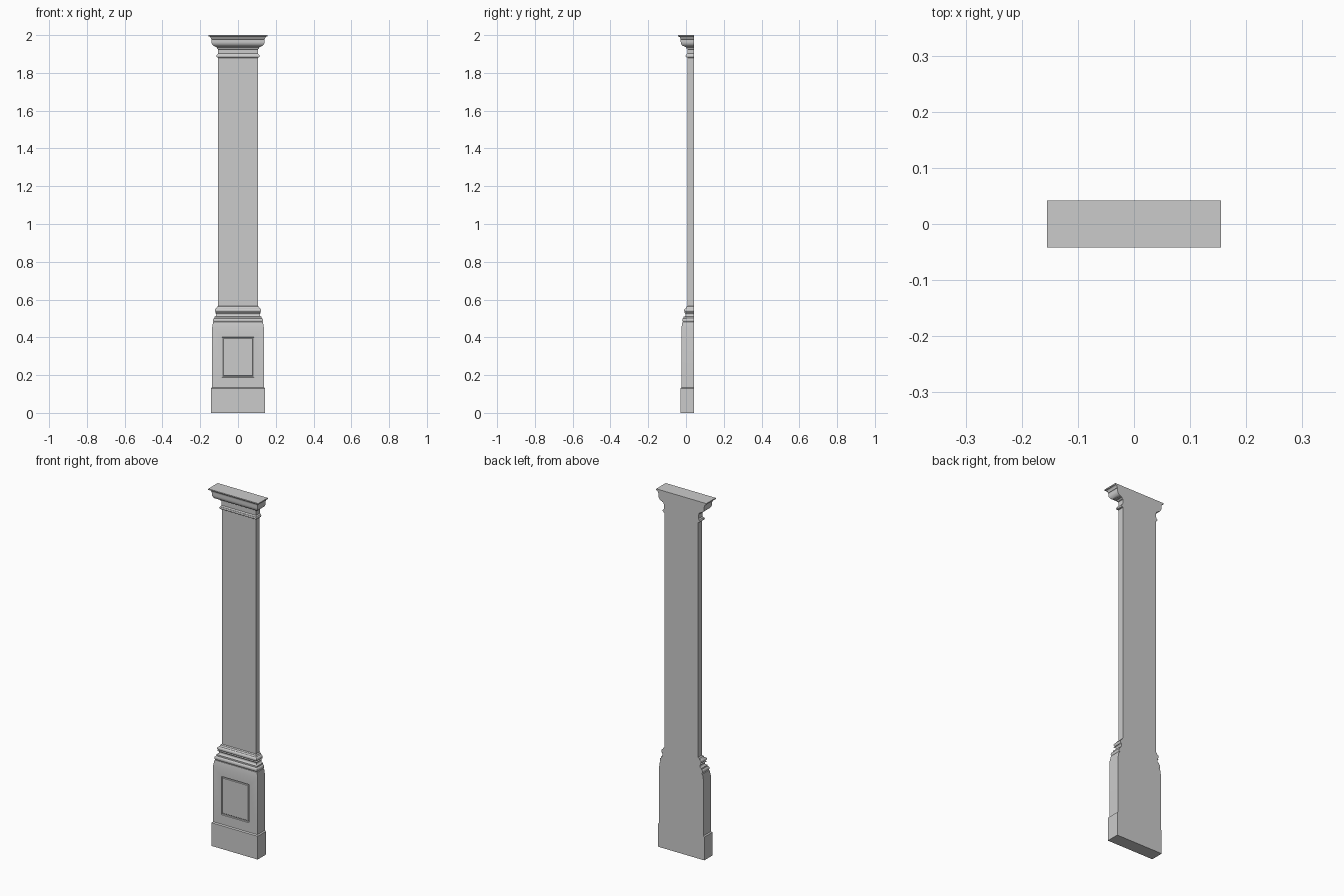
import bpy, bmesh, math

if "Cube" in bpy.data.objects:
    bpy.data.objects.remove(bpy.data.objects["Cube"])

BACK = 0.042      # flat wall side
HALF = 0.105      # shaft half width
FRONT = 0.008     # shaft front plane


def arc(z, o, rz, ro, a0, a1, n=8):
    """Elliptical arc of (height, projection) points."""
    out = []
    for i in range(n + 1):
        a = math.radians(a0 + (a1 - a0) * i / n)
        out.append((z + rz * math.sin(a), o + ro * math.cos(a)))
    return out


def sweep(name, profile, panel=None):
    """Carry a profile round the left, front and right sides, with mitred corners."""
    bm = bmesh.new()
    rows = []
    for z, o in profile:
        w, f = HALF + o, FRONT - o
        rows.append([bm.verts.new(p) for p in
                     ((-w, BACK, z), (-w, f, z), (w, f, z), (w, BACK, z))])
    fronts = []
    for a, b in zip(rows, rows[1:]):
        for i in range(3):
            face = bm.faces.new((a[i], a[i + 1], b[i + 1], b[i]))
            if i == 1:
                fronts.append(face)
    bm.faces.new([r[0] for r in rows] + [r[3] for r in reversed(rows)])
    bm.faces.new(rows[0])
    bm.faces.new(rows[-1])
    bmesh.ops.recalc_face_normals(bm, faces=bm.faces)

    # framed panel sunk into one front face
    if panel:
        idx, hx, z0, z1 = panel
        face = fronts[idx]
        bmesh.ops.inset_region(bm, faces=[face], thickness=0.02)
        zm = face.calc_center_median().z
        for v in face.verts:
            v.co.x = math.copysign(hx, v.co.x)
            v.co.z = z1 if v.co.z > zm else z0
        for thick, depth in ((0.003, -0.006), (0.006, 0.0), (0.004, 0.003)):
            bmesh.ops.inset_region(bm, faces=[face], thickness=thick, depth=depth)

    mesh = bpy.data.meshes.new(name)
    bm.to_mesh(mesh)
    bm.free()
    obj = bpy.data.objects.new(name, mesh)
    bpy.context.collection.objects.link(obj)
    bpy.context.view_layer.objects.active = obj
    obj.select_set(True)
    bpy.ops.object.shade_smooth_by_angle(angle=math.radians(30))
    obj.select_set(False)
    return obj


# pedestal with plinth block and sunken panel
sweep("pedestal",
      [(0, 0.038), (0.13, 0.038), (0.135, 0.032), (0.45, 0.032), (0.48, 0.027)],
      panel=(2, 0.086, 0.188, 0.402))

# base moulding: lower torus, scotia, upper torus, fillet
sweep("base_moulding",
      [(0.48, 0.022)]
      + arc(0.491, 0.020, 0.011, 0.008, -90, 90)
      + [(0.504, 0.020), (0.510, 0.020)]
      + arc(0.520, 0.018, 0.010, 0.008, 270, 90)
      + [(0.532, 0.012)]
      + arc(0.543, 0.010, 0.010, 0.008, -90, 90)
      + [(0.555, 0.008), (0.562, 0.006), (0.566, 0.0)])

# plain shaft
sweep("shaft", [(0.566, 0), (1.88, 0)])

# capital: astragal, necking, ovolo, flared top
sweep("capital",
      [(1.88, 0.0), (1.882, 0.006)]
      + arc(1.889, 0.006, 0.006, 0.004, -90, 90)
      + [(1.898, 0.005), (1.902, 0.001), (1.925, 0.001), (1.927, 0.006), (1.935, 0.006),
         (1.937, 0.014)]
      + arc(1.965, 0.014, 0.025, 0.022, -90, 0)
      + [(1.978, 0.036), (1.979, 0.038)]
      + arc(1.979, 0.049, 0.014, 0.011, 180, 90)
      + [(1.994, 0.050), (2.0, 0.050)])
